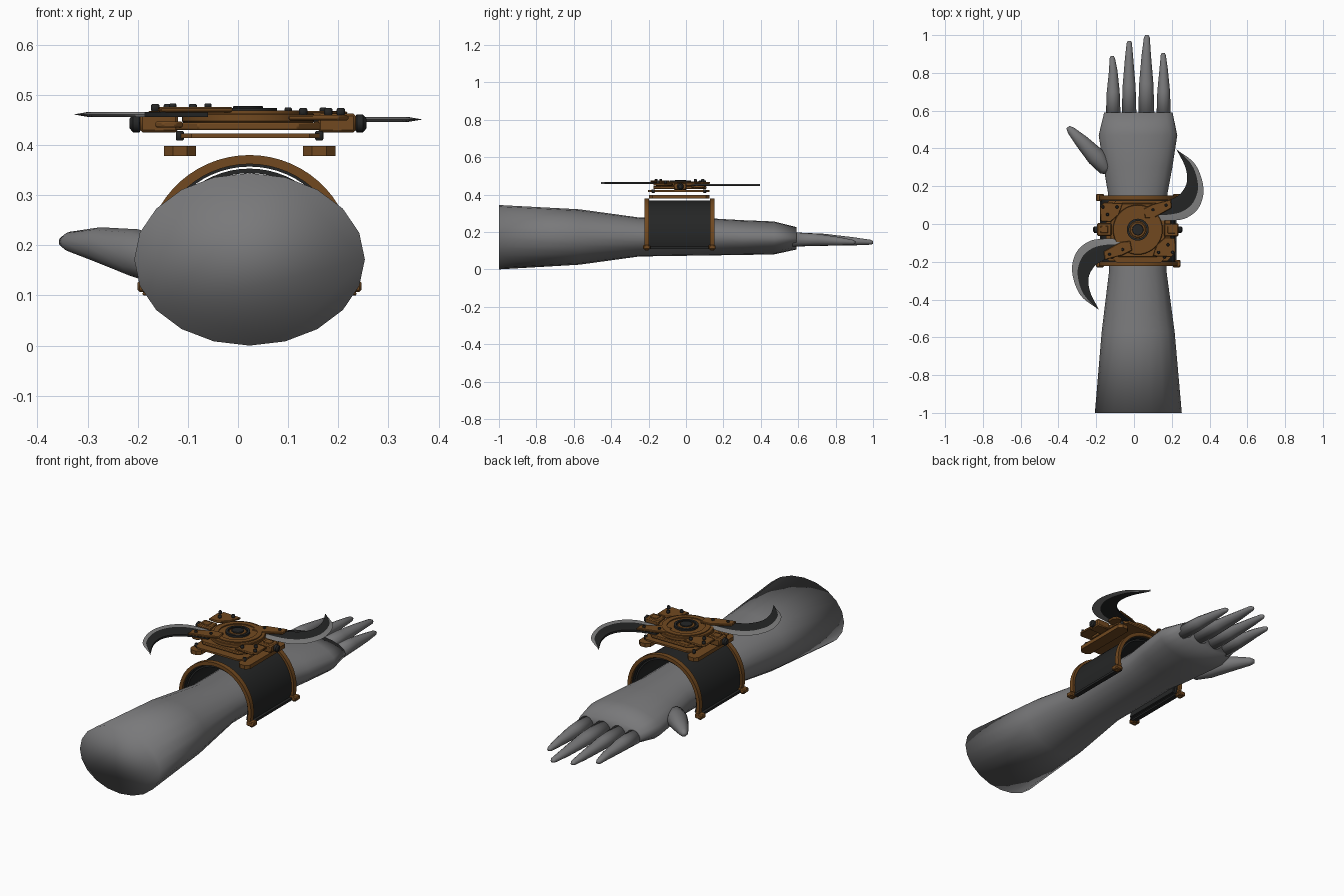
import bpy, bmesh, math
from math import sin, cos, pi, radians
from mathutils import Vector

if "Cube" in bpy.data.objects:
    bpy.data.objects.remove(bpy.data.objects["Cube"])


def material(name, rgb):
    m = bpy.data.materials.new(name)
    m.use_nodes = True
    m.diffuse_color = (*rgb, 1)
    m.node_tree.nodes["Principled BSDF"].inputs["Base Color"].default_value = (*rgb, 1)
    return m


SKIN = material("grey skin", (0.19, 0.19, 0.195))
BRONZE = material("bronze", (0.165, 0.066, 0.014))
DARK = material("dark metal", (0.018, 0.019, 0.019))
STEEL = material("sharpened steel", (0.22, 0.22, 0.22))

CX, CY = 0.02, -0.03      # hub of the mechanism
CUFF_Z = 0.173            # axis height of the cuff


def finish(name, bm, mats, angle=35):
    bmesh.ops.recalc_face_normals(bm, faces=bm.faces[:])
    me = bpy.data.meshes.new(name)
    bm.to_mesh(me)
    bm.free()
    for m in mats:
        me.materials.append(m)
    me.shade_smooth()
    if angle:
        me.set_sharp_from_angle(angle=radians(angle))
    ob = bpy.data.objects.new(name, me)
    bpy.context.collection.objects.link(ob)
    return ob


def skin_rings(bm, rings):
    for a, b in zip(rings, rings[1:]):
        n = len(a)
        for i in range(n):
            bm.faces.new((a[i], a[(i + 1) % n], b[(i + 1) % n], b[i]))
    bm.faces.new(rings[0])
    bm.faces.new(rings[-1])


def loft(name, stations, n):
    """Elliptic rings (x, y, z, width radius, height radius) joined into a limb."""
    bm = bmesh.new()
    axis = Vector(stations[-1][:3]) - Vector(stations[0][:3])
    side = axis.cross(Vector((0, 0, 1))).normalized()
    up = Vector((0, 0, 1))
    rings = []
    for x, y, z, rw, rh in stations:
        c = Vector((x, y, z))
        rings.append([bm.verts.new(c + side * rw * sin(2 * pi * i / n) + up * rh * cos(2 * pi * i / n))
                      for i in range(n)])
    skin_rings(bm, rings)
    return finish(name, bm, [SKIN], 0)


def prism(name, outline, z0, z1, mat, bevel=0.0):
    bm = bmesh.new()
    skin_rings(bm, [[bm.verts.new((x, y, z)) for x, y in outline] for z in (z0, z1)])
    ob = finish(name, bm, [mat])
    if bevel:
        mod = ob.modifiers.new("soft edge", "BEVEL")
        mod.width, mod.segments = bevel, 1
    return ob


def rect(x0, x1, y0, y1, cut=0.0):
    if not cut:
        return [(x0, y0), (x1, y0), (x1, y1), (x0, y1)]
    return [(x0 + cut, y0), (x1 - cut, y0), (x1, y0 + cut), (x1, y1 - cut),
            (x1 - cut, y1), (x0 + cut, y1), (x0, y1 - cut), (x0, y0 + cut)]


def disc(name, x, y, r, z0, z1, mat, n=32):
    return prism(name, [(x + r * cos(2 * pi * i / n), y + r * sin(2 * pi * i / n)) for i in range(n)],
                 z0, z1, mat, min(0.003, (z1 - z0) / 3))


def ring(name, r0, r1, z0, z1, mat, n=40):
    bm = bmesh.new()
    prof = [(r0, z0), (r1, z0), (r1, z1), (r0, z1)]
    rows = [[bm.verts.new((CX + r * cos(2 * pi * i / n), CY + r * sin(2 * pi * i / n), z)) for r, z in prof]
            for i in range(n)]
    for i in range(n):
        a, b = rows[i], rows[(i + 1) % n]
        for j in range(4):
            bm.faces.new((a[j], a[(j + 1) % 4], b[(j + 1) % 4], b[j]))
    return finish(name, bm, [mat])


def arch(name, r0, r1, y0, y1, mat, n=36):
    """Open curved shell over the forearm."""
    bm = bmesh.new()
    rows = []
    for i in range(n + 1):
        a = radians(-17 + 214 * i / n)
        rows.append([bm.verts.new((0.023 + r * cos(a), y, CUFF_Z + r * sin(a)))
                     for r, y in ((r0, y0), (r1, y0), (r1, y1), (r0, y1))])
    skin_rings(bm, rows)
    return finish(name, bm, [mat])


def turned(pts, k):
    """Half-turn about the hub when k is 1."""
    return [(2 * CX - x, 2 * CY - y) if k else (x, y) for x, y in pts]


def smooth_path(pts, steps=5):
    p = [Vector(q) for q in pts]
    p = [2 * p[0] - p[1]] + p + [2 * p[-1] - p[-2]]
    out = []
    for a, b, c, d in zip(p, p[1:], p[2:], p[3:]):
        for s in range(steps):
            t = s / steps
            out.append(0.5 * (2 * b + (c - a) * t + (2 * a - 5 * b + 4 * c - d) * t * t
                              + (3 * b - a - 3 * c + d) * t ** 3))
    return out + [p[-2]]


# Forearm, palm and fingers
loft("forearm_and_palm", [
    (0.023, -1, 0.172, 0.23, 0.172), (0.022, -0.57, 0.173, 0.193, 0.148),
    (0.02, -0.25, 0.173, 0.152, 0.104), (0.02, 0.16, 0.173, 0.157, 0.098),
    (0.021, 0.3, 0.17, 0.182, 0.093), (0.021, 0.47, 0.168, 0.208, 0.088),
    (0.023, 0.59, 0.166, 0.181, 0.06)], 20)
for label, x, tip_x, tip_y, w in (("index", -0.11, -0.115, 0.89, 0.039), ("middle", -0.026, -0.025, 0.97, 0.039),
                                  ("ring", 0.065, 0.068, 1.0, 0.043), ("little", 0.157, 0.155, 0.905, 0.038)):
    span = tip_y - 0.57
    loft(label + "_finger", [
        (x, 0.57, 0.16, w, 0.038), (x, 0.57 + span * 0.4, 0.158, w * 0.88, 0.032),
        (x, 0.57 + span * 0.75, 0.15, w * 0.58, 0.022), (tip_x, tip_y - 0.012, 0.145, w * 0.36, 0.013),
        (tip_x, tip_y, 0.144, w * 0.2, 0.007)], 12)
loft("thumb", [
    (-0.135, 0.27, 0.17, 0.012, 0.022), (-0.15, 0.295, 0.172, 0.04, 0.045), (-0.2, 0.355, 0.183, 0.05, 0.049),
    (-0.275, 0.435, 0.2, 0.037, 0.036), (-0.335, 0.497, 0.207, 0.021, 0.02), (-0.35, 0.513, 0.207, 0.01, 0.01)], 12)

# Cuff with rims, feet and edge bars
arch("cuff_shell", 0.184, 0.195, -0.21, 0.14, DARK)
arch("cuff_liner", 0.171, 0.18, -0.2, 0.13, DARK)
for label, y0, y1 in (("front", -0.222, -0.198), ("rear", 0.128, 0.152)):
    arch(label + "_cuff_rim", 0.189, 0.207, y0, y1, BRONZE)
    for s in (-1, 1):
        x, y = 0.023 + s * 0.203, (y0 + y1) / 2
        prism(label + "_cuff_foot", rect(x - 0.02, x + 0.02, y - 0.019, y + 0.019), 0.107, 0.13, BRONZE, 0.004)
        disc(label + "_foot_stud", x, y, 0.011, 0.1, 0.107, BRONZE, 10)
for s in (-1, 1):
    x = 0.023 + s * 0.19
    prism("cuff_edge_bar", rect(x - 0.012, x + 0.012, -0.2, 0.13), 0.11, 0.122, DARK)

# Floating rails and lower plate
for x in (-0.116, 0.162):
    prism("mount_rail", rect(x - 0.032, x + 0.032, -0.197, 0.125, 0.018), 0.378, 0.398, BRONZE)
    for y in (-0.175, 0.1):
        disc("plate_screw", x, y, 0.009, 0.409, 0.428, DARK, 10)
prism("lower_plate", rect(-0.118, 0.168, -0.203, 0.125, 0.025), 0.414, 0.423, BRONZE)
prism("body_plate", rect(-0.125, 0.165, -0.175, 0.11, 0.045), 0.43, 0.445, BRONZE, 0.003)

# Round hub
disc("hub_underside", CX, CY, 0.113, 0.432, 0.446, DARK, 40)
disc("hub_disc", CX, CY, 0.132, 0.445, 0.464, BRONZE, 40)
ring("hub_outer_ring", 0.09, 0.115, 0.463, 0.469, BRONZE)
ring("hub_dark_ring", 0.046, 0.058, 0.463, 0.474, DARK)
disc("hub_boss", CX, CY, 0.042, 0.463, 0.472, BRONZE, 24)
disc("hub_cap", CX, CY, 0.03, 0.472, 0.478, DARK, 20)

# Crescent blades, grips, side axles and corner plates, each repeated by a half-turn
OUTER = [(0.1, 0.02), (0.2, 0.018), (0.28, 0.033), (0.345, 0.09), (0.368, 0.19), (0.325, 0.315), (0.225, 0.395)]
INNER = [(0.1, 0.1), (0.16, 0.115), (0.21, 0.137), (0.25, 0.165), (0.28, 0.222), (0.272, 0.3), (0.225, 0.395)]
for k, label in enumerate(("left", "right")):
    z = (0.451, 0.461)[k]
    lift = (0, 0.008)[k]
    bm = bmesh.new()
    rows = []
    for o, i in zip(smooth_path(turned(OUTER, k)), smooth_path(turned(INNER, k))):
        m = o.lerp(i, 0.33)
        rows.append([bm.verts.new((p.x, p.y, z + h)) for p, h in
                     ((o, 0), (m, 0.005), (i, 0.005), (i, -0.005), (m, -0.005))])
    skin_rings(bm, rows)
    bmesh.ops.remove_doubles(bm, verts=bm.verts[:], dist=0.0005)
    bm.faces.ensure_lookup_table()
    rim = {(round(v.x, 4), round(v.y, 4)) for v in smooth_path(turned(OUTER, k))}
    for f in bm.faces:
        touching = sum((round(v.co.x, 4), round(v.co.y, 4)) in rim for v in f.verts)
        f.material_index = 1 if touching >= 2 and len(f.verts) == 4 else 0
    finish(label + "_crescent_blade", bm, [DARK, STEEL], 20)

    # Grip holding the blade root
    prism(label + "_blade_grip", turned([(0.06, 0.03), (0.11, 0.035), (0.2, 0.085), (0.195, 0.13), (0.1, 0.105),
                                         (0.05, 0.08)], k), 0.457 + lift, 0.468 + lift, BRONZE, 0.003)
    for x, y in turned([(0.1, 0.075), (0.17, 0.1)], k):
        disc("grip_rivet", x, y, 0.008, 0.466 + lift, 0.475 + lift, DARK, 10)

    # Side bracket with axle
    bx = turned([(0.16, -0.065), (0.235, -0.065), (0.235, 0.003), (0.16, 0.003)], k)
    prism(label + "_axle_bracket", bx, 0.425, 0.463, BRONZE, 0.005)
    inner = turned([(0.178, -0.05), (0.218, -0.05), (0.218, -0.012), (0.178, -0.012)], k)
    prism(label + "_bracket_inlay", inner, 0.462, 0.467, BRONZE, 0.002)
    bm = bmesh.new()
    ax = 0.245 if not k else 2 * CX - 0.245
    rings = []
    for dx, r in ((-0.014, 0.01), (-0.008, 0.018), (0.004, 0.018), (0.011, 0.01)):
        rings.append([bm.verts.new((ax + dx * (1 - 2 * k), CY + r * cos(pi * i / 8), 0.443 + r * sin(pi * i / 8)))
                      for i in range(16)])
    skin_rings(bm, rings)
    finish(label + "_axle_knob", bm, [DARK])

    # Corner plate with rivets
    prism(label + "_corner_plate", turned([(0.1, -0.17), (0.2, -0.175), (0.22, -0.15), (0.218, -0.075), (0.165, -0.07),
                                           (0.12, -0.11)], k), 0.449 + lift, 0.46 + lift, BRONZE, 0.003)
    prism(label + "_corner_tab", turned(rect(0.15, 0.205, 0.03, 0.1, 0.015), k), 0.435, 0.447, BRONZE, 0.003)
    for x, y in turned([(0.18, -0.11), (0.205, -0.15), (0.13, -0.15)], k):
        disc("corner_rivet", x, y, 0.009, 0.458 + lift, 0.474 + lift, DARK, 10)
